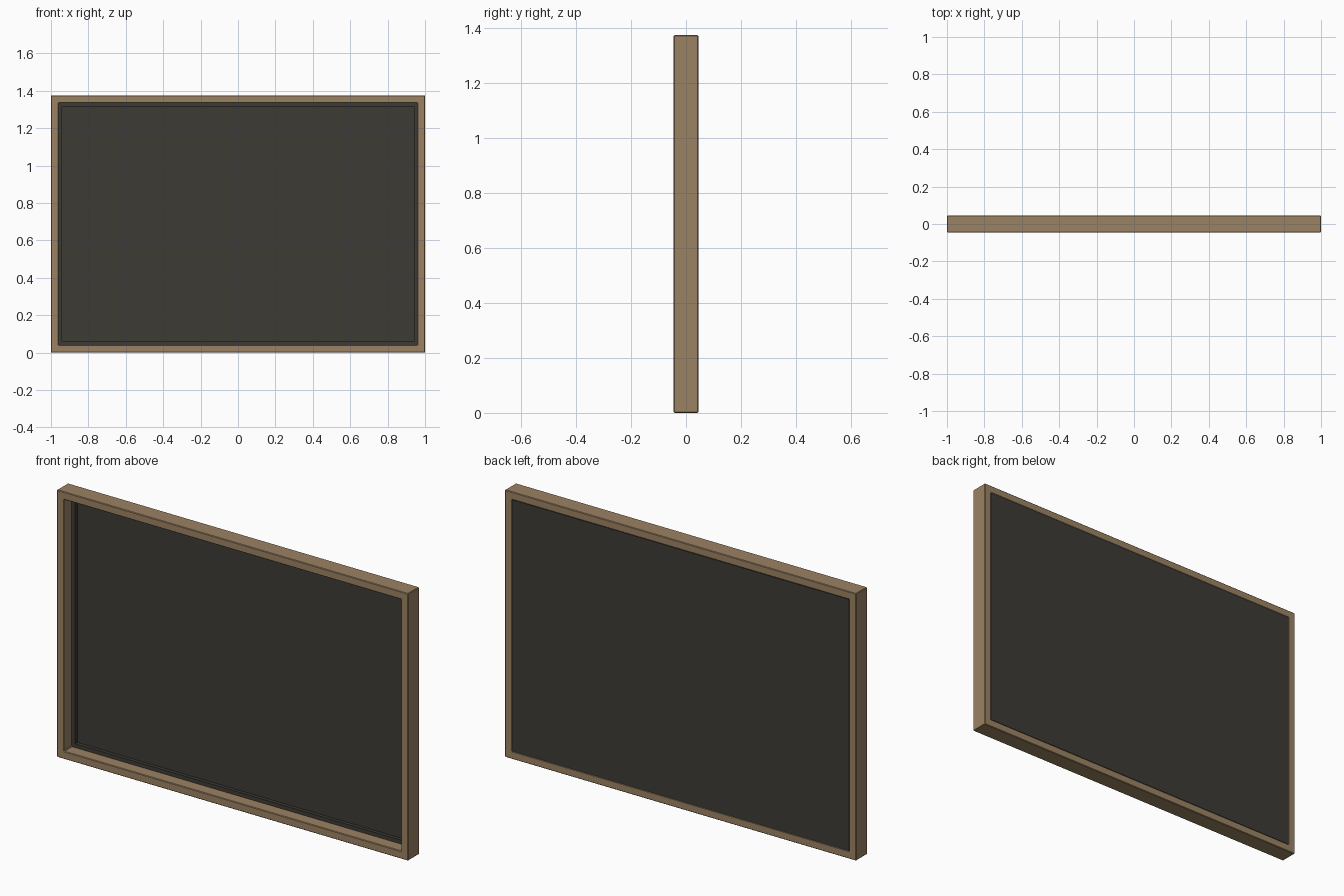
import bpy, bmesh

if "Cube" in bpy.data.objects:
    bpy.data.objects.remove(bpy.data.objects["Cube"])

W, H, D = 1.0, 1.375, 0.045   # half width, height, half depth
ZC = H / 2


def material(name, rgb):
    m = bpy.data.materials.new(name)
    m.diffuse_color = (*rgb, 1)
    m.use_nodes = True
    m.node_tree.nodes["Principled BSDF"].inputs["Base Color"].default_value = m.diffuse_color
    return m


wood = material("wood", (0.33, 0.225, 0.125))
dark = material("dark_board", (0.048, 0.044, 0.035))


def finish(name, bm, mat, bevel=0):
    bmesh.ops.recalc_face_normals(bm, faces=bm.faces)
    me = bpy.data.meshes.new(name)
    bm.to_mesh(me)
    bm.free()
    ob = bpy.data.objects.new(name, me)
    bpy.context.collection.objects.link(ob)
    me.materials.append(mat)
    if bevel:
        mod = ob.modifiers.new("bevel", 'BEVEL')
        mod.width = bevel
        mod.segments = 1
    return ob


def rect(bm, inset, y):
    x, z = W - inset, ZC - inset
    return [bm.verts.new((sx * x, y, ZC + sz * z))
            for sx, sz in ((-1, -1), (1, -1), (1, 1), (-1, 1))]


def ring(name, outer, inner, y0, y1, mat, bevel=0):
    # rectangular border with mitred corners
    bm = bmesh.new()
    loops = [rect(bm, i, y) for i, y in
             ((outer, y0), (outer, y1), (inner, y1), (inner, y0))]
    for a, b in zip(loops, loops[1:] + loops[:1]):
        for i in range(4):
            j = (i + 1) % 4
            bm.faces.new((a[i], a[j], b[j], b[i]))
    return finish(name, bm, mat, bevel)


def plate(name, inset, y0, y1, mat):
    bm = bmesh.new()
    a, b = rect(bm, inset, y0), rect(bm, inset, y1)
    bm.faces.new(a)
    bm.faces.new(b)
    for i in range(4):
        j = (i + 1) % 4
        bm.faces.new((a[i], a[j], b[j], b[i]))
    return finish(name, bm, mat)


# outer wooden frame, inner dark lip, recessed board
ring("wooden_frame", 0, 0.04, -D, D, wood, 0.003)
ring("inner_lip", 0.04, 0.06, 0.018, 0.036, dark)
plate("back_board", 0.04, 0.036, D, dark)
